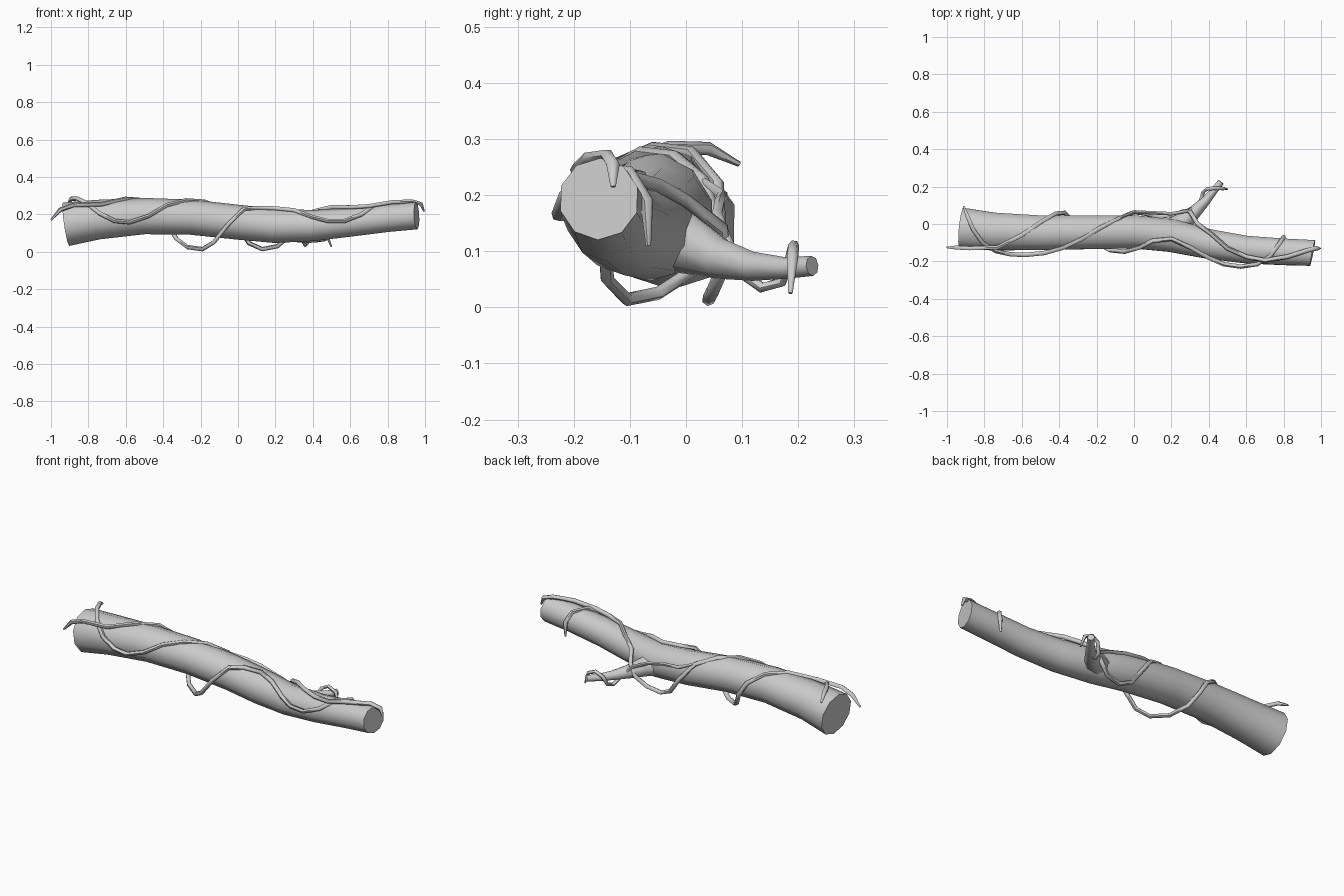
import bpy, bmesh, math
from mathutils import Vector


def tube(name, pts, radii, sides, end_normal=None, angle=60):
    """Tube through pts, rings carried along the path, capped ends."""
    pts = [Vector(p) for p in pts]
    bm = bmesh.new()
    rings, side = [], None
    for i, p in enumerate(pts):
        t = (pts[min(i + 1, len(pts) - 1)] - pts[max(i - 1, 0)]).normalized()
        if i == len(pts) - 1 and end_normal:
            t = Vector(end_normal).normalized()
        if side is None:
            side = Vector((0, 0, 1)) if abs(t.z) < 0.9 else Vector((1, 0, 0))
        side = (side - t * side.dot(t)).normalized()
        other = t.cross(side)
        rings.append([bm.verts.new(p + radii[i] * (
            side * math.cos(2 * math.pi * k / sides) +
            other * math.sin(2 * math.pi * k / sides))) for k in range(sides)])
    for a, b in zip(rings, rings[1:]):
        for k in range(sides):
            n = (k + 1) % sides
            bm.faces.new((a[k], a[n], b[n], b[k]))
    bm.faces.new(rings[0][::-1])
    bm.faces.new(rings[-1])
    bmesh.ops.recalc_face_normals(bm, faces=bm.faces)
    me = bpy.data.meshes.new(name)
    bm.to_mesh(me)
    bm.free()
    ob = bpy.data.objects.new(name, me)
    bpy.context.collection.objects.link(ob)
    bpy.ops.object.select_all(action='DESELECT')
    ob.select_set(True)
    bpy.context.view_layer.objects.active = ob
    bpy.ops.object.shade_smooth_by_angle(angle=math.radians(angle))
    return ob


def vine(name, pts, r=0.012):
    """Thin creeper with pointed ends."""
    radii = [r] * len(pts)
    radii[0] = radii[-1] = r * 0.4
    return tube(name, pts, radii, 6)


# Fallen log
tube("log", [(-0.92, -0.025, 0.147), (-0.75, -0.04, 0.172), (-0.5, -0.047, 0.191),
             (-0.25, -0.045, 0.185), (0, -0.042, 0.158), (0.2, -0.062, 0.139),
             (0.4, -0.107, 0.14), (0.6, -0.137, 0.158), (0.8, -0.149, 0.18),
             (0.955, -0.155, 0.193)],
     [0.117, 0.106, 0.097, 0.094, 0.093, 0.092, 0.083, 0.077, 0.074, 0.073],
     10, end_normal=(1, -0.2, 0.05))

# Side branch
tube("branch", [(0.16, -0.06, 0.135), (0.25, 0.0, 0.115), (0.32, 0.06, 0.087),
                (0.38, 0.12, 0.073), (0.43, 0.18, 0.07), (0.465, 0.225, 0.074)],
     [0.07, 0.056, 0.037, 0.026, 0.019, 0.018], 8)

# Vine from the thick end, under the middle and round the thin end
vine("vine_left", [
    (-1.0, -0.125, 0.17), (-0.95, -0.126, 0.225), (-0.88, -0.13, 0.25),
    (-0.73, -0.125, 0.255), (-0.6, -0.06, 0.283), (-0.5, 0.01, 0.275),
    (-0.42, 0.056, 0.22), (-0.37, 0.06, 0.14), (-0.33, 0.02, 0.07),
    (-0.27, -0.05, 0.025), (-0.19, -0.105, 0.014), (-0.13, -0.14, 0.05),
    (-0.05, -0.148, 0.15), (0.03, -0.125, 0.228), (0.1, -0.09, 0.235),
    (0.2, -0.08, 0.232), (0.3, -0.125, 0.222), (0.4, -0.18, 0.185),
    (0.48, -0.215, 0.165), (0.57, -0.228, 0.165), (0.66, -0.215, 0.2),
    (0.73, -0.17, 0.25), (0.78, -0.1, 0.24), (0.8, -0.07, 0.19), (0.8, -0.067, 0.11)])

# Vine over the front, behind the middle and along the top to the thin end
vine("vine_top", [
    (-0.91, 0.095, 0.255), (-0.89, 0.04, 0.283), (-0.86, -0.03, 0.285),
    (-0.81, -0.1, 0.26), (-0.74, -0.145, 0.205), (-0.66, -0.162, 0.165),
    (-0.58, -0.165, 0.157), (-0.48, -0.155, 0.19), (-0.38, -0.127, 0.25),
    (-0.28, -0.08, 0.275), (-0.18, -0.02, 0.268), (-0.08, 0.03, 0.225),
    (0.0, 0.063, 0.13), (0.06, 0.055, 0.045), (0.13, 0.04, 0.014),
    (0.21, 0.048, 0.03), (0.27, 0.07, 0.08), (0.3, 0.065, 0.14),
    (0.34, 0.0, 0.19), (0.41, -0.05, 0.218), (0.5, -0.13, 0.24),
    (0.6, -0.175, 0.238), (0.7, -0.195, 0.245), (0.82, -0.175, 0.265),
    (0.93, -0.14, 0.27), (0.98, -0.13, 0.255), (0.995, -0.13, 0.215)])

# Offshoot that curls round the side branch
vine("vine_branch", [
    (-0.1, 0.02, 0.235), (0.0, 0.065, 0.2), (0.1, 0.06, 0.19), (0.2, 0.055, 0.165),
    (0.29, 0.07, 0.125), (0.345, 0.1, 0.06), (0.36, 0.135, 0.035),
    (0.37, 0.17, 0.045), (0.39, 0.187, 0.09), (0.43, 0.192, 0.11),
    (0.475, 0.19, 0.09), (0.5, 0.186, 0.025)], 0.01)
